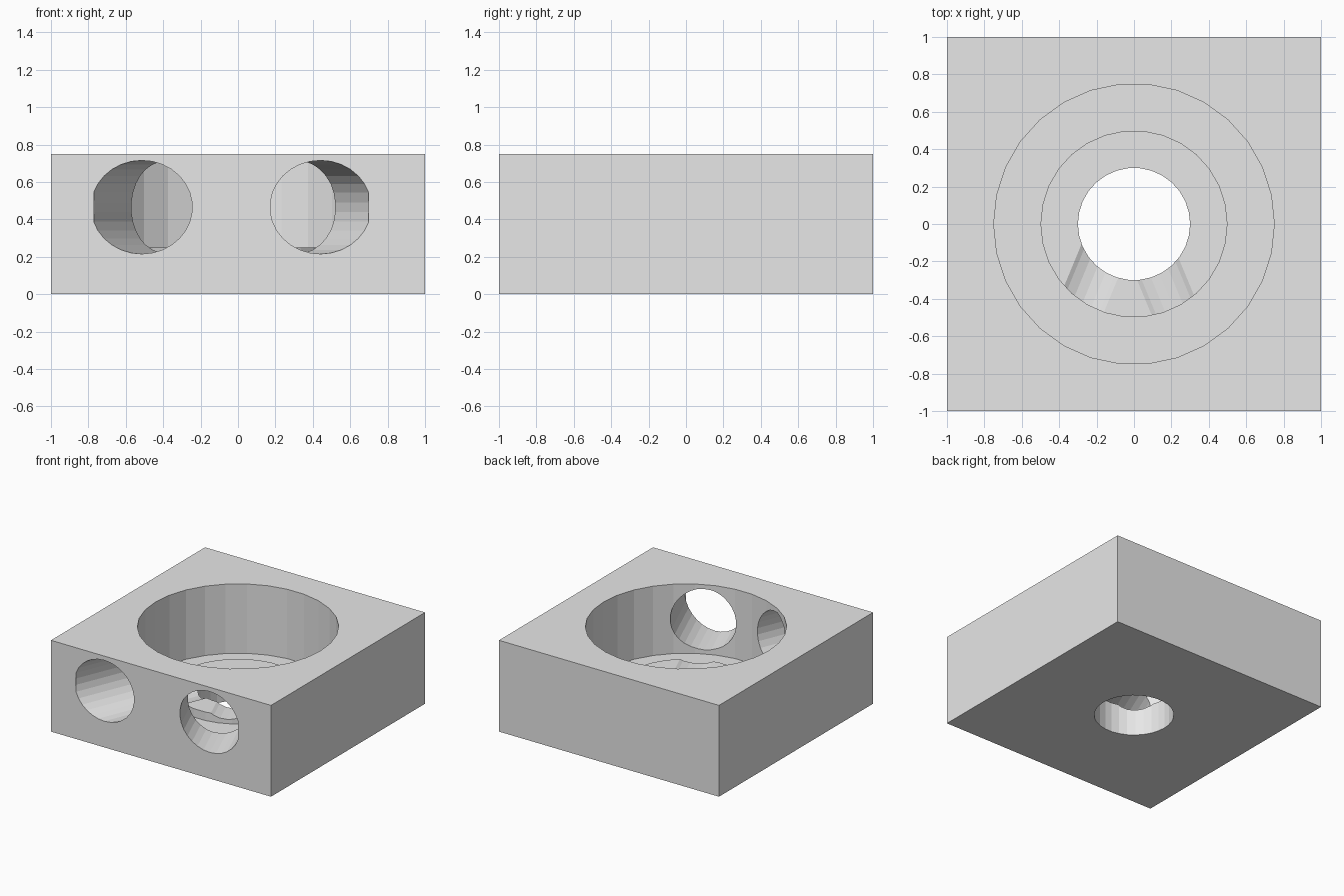
import bpy
import bmesh
from math import pi, sin, cos, radians
from mathutils import Matrix, Vector

if "Cube" in bpy.data.objects:
    bpy.data.objects.remove(bpy.data.objects["Cube"])

SIDES = 30
HEIGHT = 0.75

grey = bpy.data.materials.new("plain grey")
grey.use_nodes = True
grey.diffuse_color = (0.8, 0.8, 0.8, 1)
grey.node_tree.nodes["Principled BSDF"].inputs["Base Color"].default_value = (0.8, 0.8, 0.8, 1)


def add_object(name, bm):
    bmesh.ops.recalc_face_normals(bm, faces=bm.faces)
    mesh = bpy.data.meshes.new(name)
    bm.to_mesh(mesh)
    bm.free()
    mesh.materials.append(grey)
    obj = bpy.data.objects.new(name, mesh)
    bpy.context.collection.objects.link(obj)
    return obj


def lathe(name, profile):
    """Spin a radius/height profile, whose ends lie on the axis, about z."""
    bm = bmesh.new()
    verts = [bm.verts.new((r, 0, z)) for r, z in profile]
    edges = [bm.edges.new(pair) for pair in zip(verts, verts[1:])]
    bmesh.ops.spin(bm, geom=verts + edges, cent=(0, 0, 0), axis=(0, 0, 1),
                   angle=2 * pi, steps=SIDES)
    bmesh.ops.remove_doubles(bm, verts=bm.verts, dist=0.0001)
    return add_object(name, bm)


def port(name, x, angle, radius=0.25, z=0.465, overshoot=0.098, length=1.1):
    """Level cylinder entering the front face at x and turned towards the middle."""
    inward = Vector((sin(angle), cos(angle), 0))
    middle = Vector((x, -1, z)) + inward * (length / 2 - overshoot)
    turn = inward.to_track_quat('Z', 'Y').to_matrix().to_4x4()
    bm = bmesh.new()
    bmesh.ops.create_cone(bm, cap_ends=True, segments=SIDES, radius1=radius,
                          radius2=radius, depth=length,
                          matrix=Matrix.Translation(middle) @ turn)
    return add_object(name, bm)


# Square block
bm = bmesh.new()
bmesh.ops.create_cube(bm, size=1, matrix=Matrix.Translation((0, 0, HEIGHT / 2))
                      @ Matrix.Diagonal((2, 2, HEIGHT, 1)))
block = add_object("block", bm)

# Wide bore with a raised collar around the through hole, and two angled ports
cutters = [
    lathe("bore_cutter", [(0, -0.2), (0.3, -0.2), (0.3, 0.25), (0.5, 0.25),
                          (0.5, 0.18), (0.75, 0.18), (0.75, 1), (0, 1)]),
    port("right_port_cutter", -0.515, radians(22.5)),
    port("left_port_cutter", 0.442, radians(-22.5)),
]

bpy.context.view_layer.objects.active = block
for cutter in cutters:
    cut = block.modifiers.new(cutter.name, 'BOOLEAN')
    cut.operation = 'DIFFERENCE'
    cut.solver = 'EXACT'
    cut.object = cutter
    bpy.ops.object.modifier_apply(modifier=cut.name)
    bpy.data.objects.remove(cutter)
